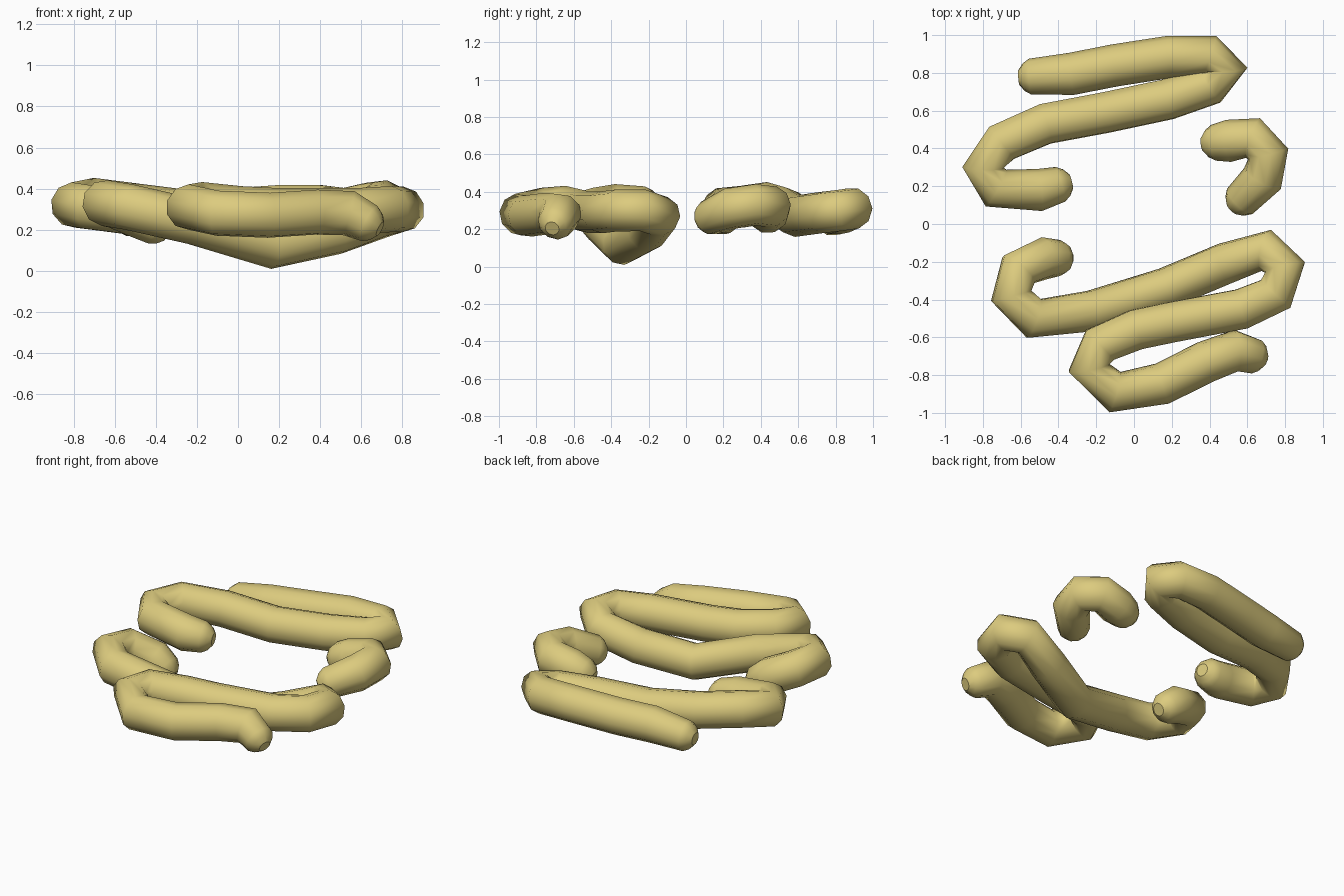
import bpy
from mathutils import Vector

if "Cube" in bpy.data.objects:
    bpy.data.objects.remove(bpy.data.objects["Cube"])

COLOUR = (0.72, 0.60, 0.21, 1)
mat = bpy.data.materials.new("pale_yellow")
mat.use_nodes = True
mat.diffuse_color = COLOUR
mat.node_tree.nodes["Principled BSDF"].inputs["Base Color"].default_value = COLOUR

RADIUS = 0.112


def rounded_path(points):
    """Add narrowing points beyond both ends so the strand closes in a blunt tip."""
    pts = [Vector(p) for p in points]
    start = (pts[0] - pts[1]).normalized()
    end = (pts[-1] - pts[-2]).normalized()
    path = [(pts[0] + start * 0.06, 0.35), (pts[0] + start * 0.035, 0.65)]
    path += [(p, 0.85 if i in (0, len(pts) - 1) else 1) for i, p in enumerate(pts)]
    path += [(pts[-1] + end * 0.035, 0.65), (pts[-1] + end * 0.06, 0.35)]
    return path


def strand(name, points):
    """Sweep a round section along the path and turn it into a smooth mesh."""
    curve = bpy.data.curves.new(name + "_path", "CURVE")
    curve.dimensions = "3D"
    curve.bevel_depth = RADIUS
    curve.bevel_resolution = 3
    curve.use_fill_caps = True
    path = rounded_path(points)
    spline = curve.splines.new("POLY")
    spline.points.add(len(path) - 1)
    for target, (co, radius) in zip(spline.points, path):
        target.co = (*co, 1)
        target.radius = radius
    helper = bpy.data.objects.new(name + "_path", curve)
    bpy.context.collection.objects.link(helper)
    bpy.context.view_layer.update()
    evaluated = helper.evaluated_get(bpy.context.evaluated_depsgraph_get())
    mesh = bpy.data.meshes.new_from_object(evaluated)
    bpy.data.objects.remove(helper)
    mesh.name = name
    mesh.materials.clear()
    mesh.materials.append(mat)
    for face in mesh.polygons:
        face.use_smooth = True
        face.material_index = 0
    obj = bpy.data.objects.new(name, mesh)
    bpy.context.collection.objects.link(obj)
    return obj


# Front strand: three folds with a sagging middle
strand("front_strand", [
    (-0.39, -0.18, .21), (-0.47, -0.18, .26), (-0.61, -0.24, .32),
    (-0.65, -0.38, .33), (-0.53, -0.50, .31), (-0.22, -0.46, .24),
    (0.17, -0.34, .12), (0.48, -0.21, .19), (0.70, -0.14, .27),
    (0.80, -0.23, .30), (0.75, -0.37, .30), (0.57, -0.45, .29),
    (0.20, -0.52, .29), (0.01, -0.56, .30), (-0.18, -0.64, .32),
    (-0.24, -0.76, .31), (-0.10, -0.89, .28), (0.15, -0.845, .27),
    (0.38, -0.73, .285), (0.54, -0.67, .28), (0.64, -0.70, .23)])

# Back strand: two long folds ending in a short hook
strand("back_strand", [
    (-0.55, 0.78, .26), (-0.33, 0.795, .28), (-0.10, 0.84, .29),
    (0.19, 0.885, .31), (0.40, 0.89, .31), (0.49, 0.82, .30),
    (0.40, 0.735, .29), (0.18, 0.66, .28), (-0.15, 0.59, .27),
    (-0.47, 0.53, .31), (-0.70, 0.43, .34), (-0.80, 0.30, .32),
    (-0.73, 0.19, .31), (-0.50, 0.18, .28), (-0.39, 0.21, .27)])

# Short bent piece at the side
strand("short_strand", [
    (0.42, 0.43, .27), (0.50, 0.44, .29), (0.63, 0.455, .32),
    (0.71, 0.37, .33), (0.68, 0.24, .31), (0.56, 0.12, .26)])
